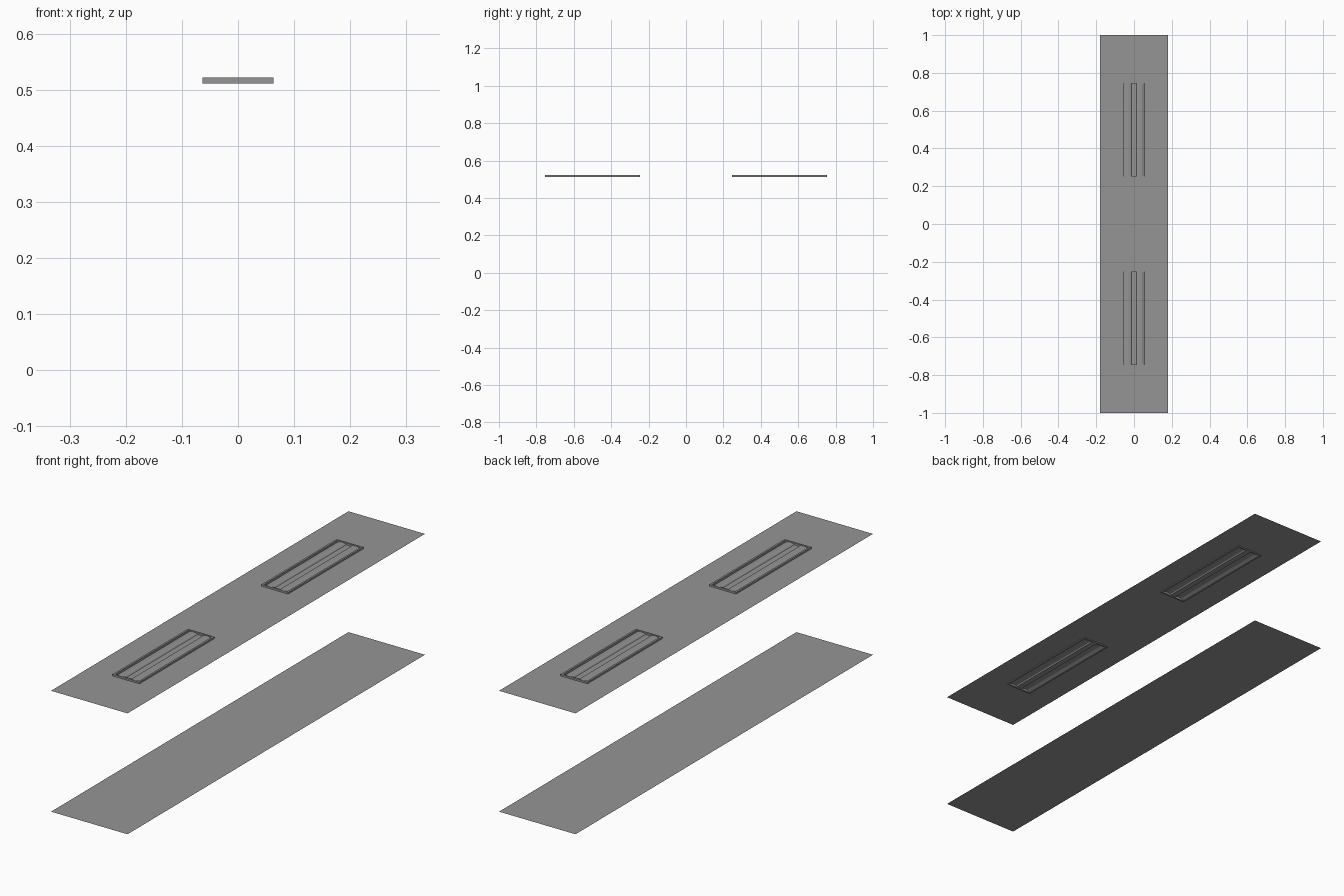
import bpy, bmesh

cube = bpy.data.objects.get("Cube")
if cube:
    bpy.data.objects.remove(cube, do_unlink=True)

GREY = (0.30, 0.30, 0.30, 1)
grey = bpy.data.materials.new("neutral_grey")
grey.use_nodes = True
grey.diffuse_color = GREY
grey.node_tree.nodes["Principled BSDF"].inputs["Base Color"].default_value = GREY

HALF_W, HALF_L = 0.18, 1.0
CEILING_Z = 0.5145
LOW, HIGH = 0.511, 0.522            # bottom and top of the light frames
OUT_X, IN_X = 0.063, 0.055          # frame half widths
OUT_Y, IN_Y = 0.253, 0.245          # frame half lengths
CENTRES = {"front": -0.5, "back": 0.5}


def finish(bm, name):
    bmesh.ops.remove_doubles(bm, verts=bm.verts, dist=1e-5)
    mesh = bpy.data.meshes.new(name)
    bm.to_mesh(mesh)
    bm.free()
    mesh.materials.append(grey)
    obj = bpy.data.objects.new(name, mesh)
    bpy.context.collection.objects.link(obj)
    return obj


def quad(bm, *points):
    bm.faces.new([bm.verts.new(p) for p in points])


def flat_panel(name, z, xs, ys, hole=lambda i, j: False):
    """Horizontal sheet made of grid cells, leaving out the holes."""
    bm = bmesh.new()
    for i, (x0, x1) in enumerate(zip(xs, xs[1:])):
        for j, (y0, y1) in enumerate(zip(ys, ys[1:])):
            if not hole(i, j):
                quad(bm, (x0, y0, z), (x1, y0, z), (x1, y1, z), (x0, y1, z))
    return finish(bm, name)


def ring(hx, hy, cy, z):
    return [(sx * hx, cy + sy * hy, z) for sx, sy in ((-1, -1), (1, -1), (1, 1), (-1, 1))]


def light_frame(name, cy):
    """Rectangular frame: a square section swept round four corners."""
    bm = bmesh.new()
    loops = [ring(OUT_X, OUT_Y, cy, LOW), ring(OUT_X, OUT_Y, cy, HIGH),
             ring(IN_X, IN_Y, cy, HIGH), ring(IN_X, IN_Y, cy, LOW)]
    for a, b in zip(loops, loops[1:] + loops[:1]):
        for k in range(4):
            n = (k + 1) % 4
            quad(bm, a[k], a[n], b[n], b[k])
    bmesh.ops.recalc_face_normals(bm, faces=bm.faces)
    return finish(bm, name)


def light_reflector(name, cy):
    """Two shallow raised bays with a low channel between them."""
    half = [(0.0, 0.514), (0.012, 0.514), (0.016, 0.518), (0.028, 0.5205),
            (0.042, 0.5195), (0.050, 0.516), (IN_X, 0.513)]
    profile = [(-x, z) for x, z in reversed(half[1:])] + half
    bm = bmesh.new()
    for (x0, z0), (x1, z1) in zip(profile, profile[1:]):
        quad(bm, (x0, cy - IN_Y, z0), (x1, cy - IN_Y, z1),
             (x1, cy + IN_Y, z1), (x0, cy + IN_Y, z0))
    return finish(bm, name)


# Floor and ceiling sheets
flat_panel("floor_panel", 0.0, [-HALF_W, HALF_W], [-HALF_L, HALF_L])
cuts = sorted(cy + s * IN_Y for cy in CENTRES.values() for s in (-1, 1))
flat_panel("ceiling_panel", CEILING_Z, [-HALF_W, -IN_X, IN_X, HALF_W],
           [-HALF_L] + cuts + [HALF_L], lambda i, j: i == 1 and j in (1, 3))

# Recessed ceiling lights
for place, cy in CENTRES.items():
    light_frame(place + "_light_frame", cy)
    light_reflector(place + "_light_reflector", cy)
